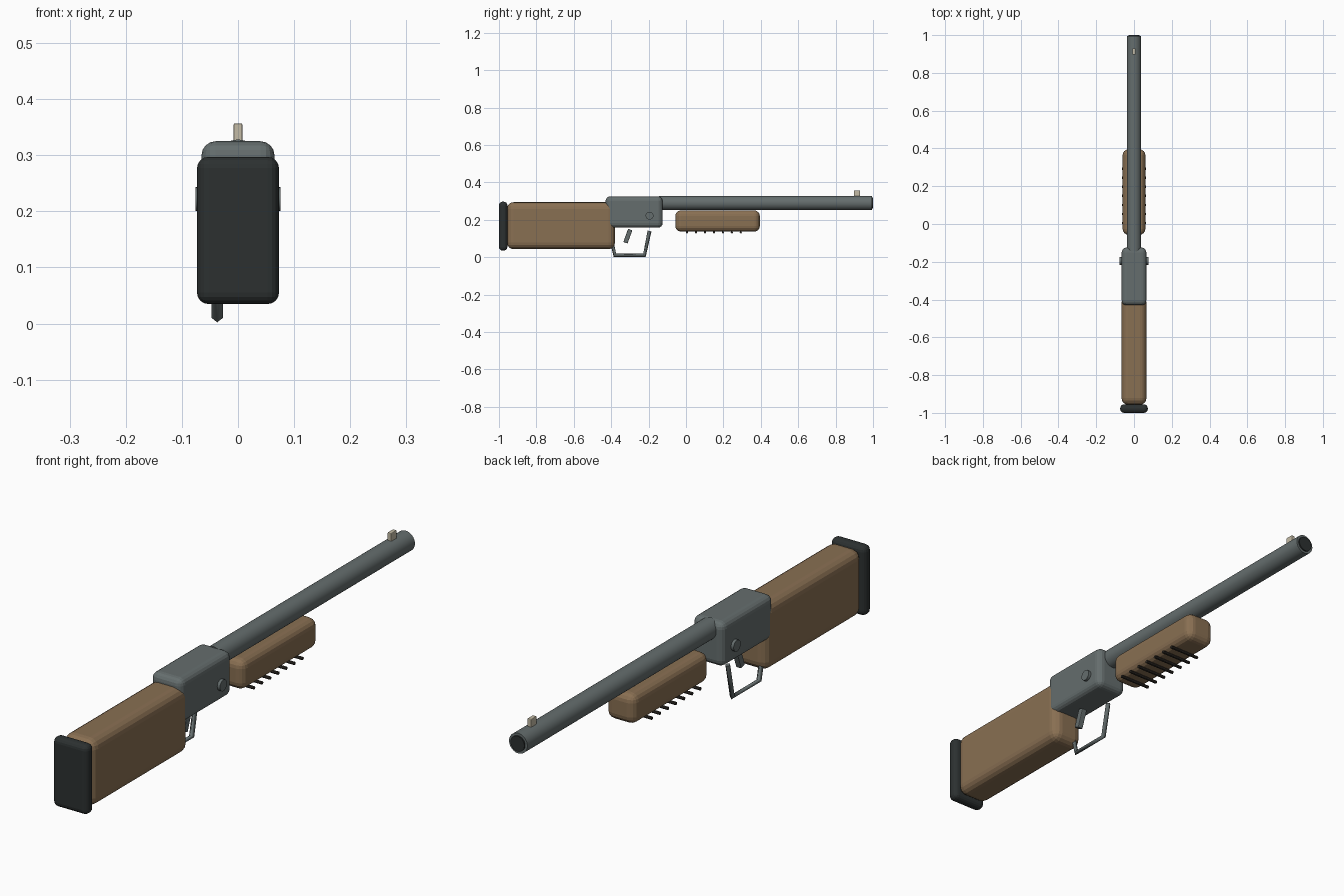
import bpy
import math
from mathutils import Vector

if "Cube" in bpy.data.objects:
    bpy.data.objects.remove(bpy.data.objects["Cube"])


def material(name, rgb):
    m = bpy.data.materials.new(name)
    m.diffuse_color = (*rgb, 1)
    m.use_nodes = True
    m.node_tree.nodes["Principled BSDF"].inputs["Base Color"].default_value = m.diffuse_color
    return m


WOOD = material("wood", (0.25, 0.16, 0.085))
STEEL = material("steel", (0.13, 0.155, 0.155))
RUBBER = material("rubber", (0.025, 0.03, 0.03))
GROOVE = material("dark_groove", (0.03, 0.025, 0.02))
BEAD = material("sight_bead", (0.55, 0.5, 0.38))


def finish(ob, name, mat):
    ob.name = name
    ob.data.materials.append(mat)
    return ob


def box(name, lo, hi, bevel, segments, mat, tilt=0):
    lo, hi = Vector(lo), Vector(hi)
    bpy.ops.mesh.primitive_cube_add(size=1, location=(lo + hi) / 2)
    ob = bpy.context.object
    ob.scale = hi - lo
    bpy.ops.object.transform_apply(location=False, rotation=False, scale=True)
    ob.rotation_euler.x = tilt
    if bevel:
        mod = ob.modifiers.new("rounded_edges", 'BEVEL')
        mod.width, mod.segments = bevel, segments
    return finish(ob, name, mat)


def rod(name, center, radius, length, axis, mat, sides=24):
    rot = (math.pi / 2, 0, 0) if axis == 'Y' else (0, math.pi / 2, 0)
    bpy.ops.mesh.primitive_cylinder_add(vertices=sides, radius=radius, depth=length,
                                        location=center, rotation=rot)
    ob = bpy.context.object
    bpy.ops.object.shade_smooth_by_angle(angle=math.radians(30))
    return finish(ob, name, mat)


# Stock and butt pad
box("stock", (-0.066, -0.957, 0.043), (0.066, -0.38, 0.294), 0.035, 4, WOOD)
box("butt_pad", (-0.073, -1.0, 0.035), (0.073, -0.955, 0.297), 0.02, 4, RUBBER)

# Receiver with cross pin
box("receiver", (-0.065, -0.43, 0.158), (0.065, -0.125, 0.325), 0.025, 4, STEEL)
rod("cross_pin", (0, -0.195, 0.222), 0.021, 0.152, 'X', STEEL)

# Barrel, muzzle and front sight
rod("barrel", (0, 0.425, 0.29), 0.038, 1.14, 'Y', STEEL, 32)
rod("muzzle_bore", (0, 0.985, 0.29), 0.029, 0.03, 'Y', RUBBER, 32)
box("front_sight", (-0.008, 0.897, 0.315), (0.008, 0.93, 0.357), 0.003, 2, BEAD)

# Forearm with grip ridges underneath
box("forearm", (-0.06, -0.057, 0.137), (0.06, 0.395, 0.25), 0.03, 4, WOOD)
for i in range(7):
    rod(f"grip_ridge_{i + 1}", (0, 0.005 + i * 0.048, 0.133), 0.006, 0.128, 'X', GROOVE, 8)

# Trigger
box("trigger", (-0.011, -0.323, 0.075), (0.011, -0.299, 0.15), 0.003, 2, STEEL,
    tilt=math.radians(-20))

# Trigger guard: four-sided bar along a bent path
curve = bpy.data.curves.new("trigger_guard", 'CURVE')
curve.dimensions = '3D'
curve.bevel_depth = 0.0105
curve.bevel_resolution = 0
curve.use_fill_caps = True
path = [(-0.195, 0.14), (-0.222, 0.0105), (-0.38, 0.0105), (-0.41, 0.14)]
spline = curve.splines.new('POLY')
spline.points.add(len(path) - 1)
for p, (y, z) in zip(spline.points, path):
    p.co = (-0.037, y, z, 1)
guard = bpy.data.objects.new("trigger_guard", curve)
bpy.context.collection.objects.link(guard)
finish(guard, "trigger_guard", STEEL)

# Soft shading on the rounded blocks
for ob in bpy.data.objects:
    if ob.type == 'MESH' and ob.modifiers:
        for poly in ob.data.polygons:
            poly.use_smooth = False
